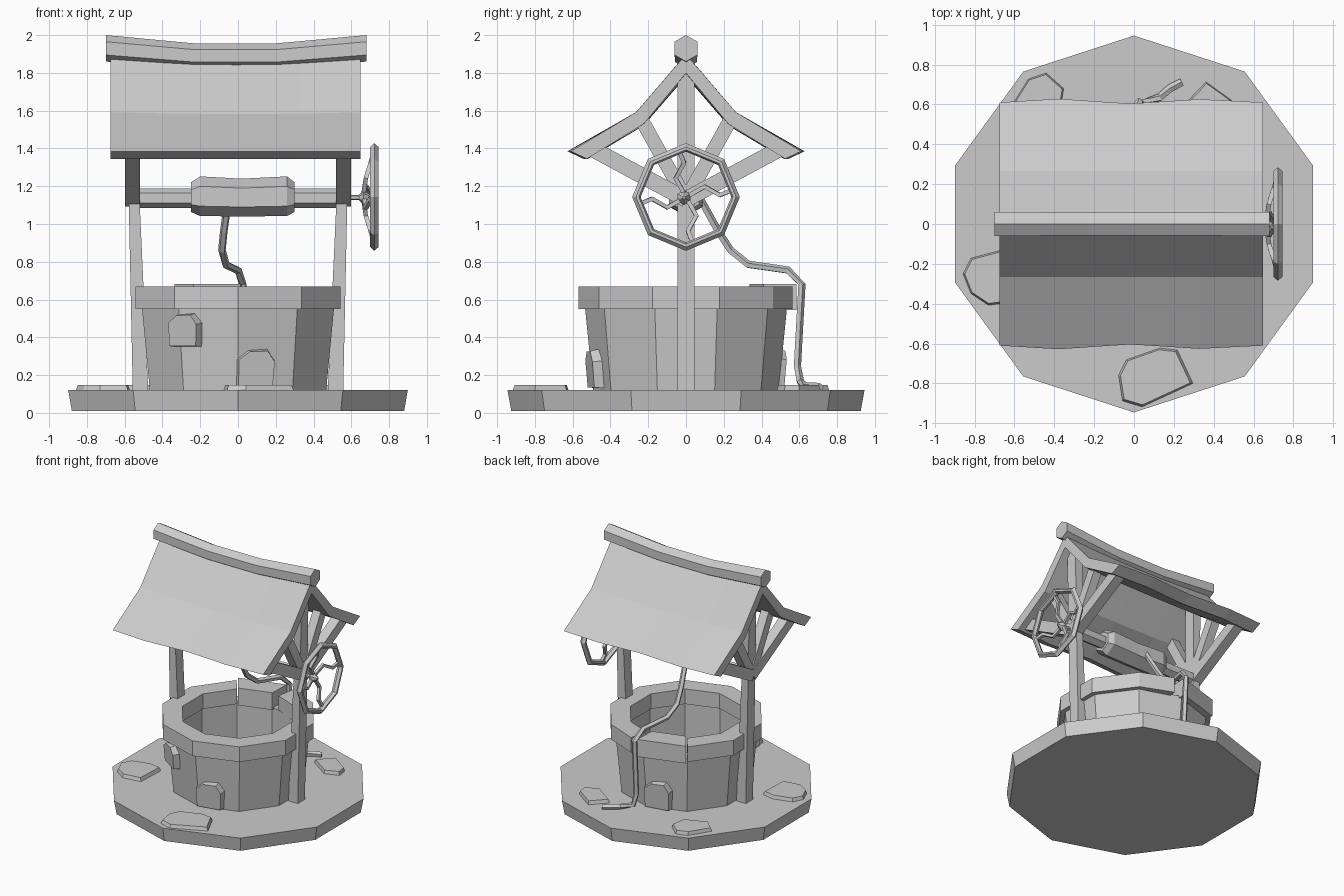
import bpy, bmesh, math
from mathutils import Vector, Matrix

cube = bpy.data.objects.get("Cube")
if cube:
    bpy.data.objects.remove(cube, do_unlink=True)

stone = bpy.data.materials.new("light_grey")
stone.use_nodes = True
GREY = (0.6, 0.6, 0.6, 1)
stone.diffuse_color = GREY
stone.node_tree.nodes["Principled BSDF"].inputs["Base Color"].default_value = GREY


def finish(name, bm):
    bmesh.ops.recalc_face_normals(bm, faces=bm.faces)
    mesh = bpy.data.meshes.new(name)
    bm.to_mesh(mesh)
    bm.free()
    mesh.materials.append(stone)
    obj = bpy.data.objects.new(name, mesh)
    bpy.context.collection.objects.link(obj)
    return obj


def loft(name, rings, closed=False):
    """Skin a list of point rings, capping the ends unless it closes on itself."""
    bm = bmesh.new()
    rows = [[bm.verts.new(p) for p in ring] for ring in rings]
    n = len(rows[0])
    pairs = list(zip(rows, rows[1:]))
    if closed:
        pairs.append((rows[-1], rows[0]))
    else:
        bm.faces.new(rows[0])
        bm.faces.new(rows[-1])
    for a, b in pairs:
        for i in range(n):
            j = (i + 1) % n
            bm.faces.new((a[i], a[j], b[j], b[i]))
    return finish(name, bm)


def polar(r, deg, z):
    t = math.radians(deg)
    return Vector((r * math.cos(t), r * math.sin(t), z))


def lathe(name, profile, degs, closed):
    return loft(name, [[polar(r, d, z) for r, z in profile] for d in degs], closed)


def spin_x(name, stations, sides, centre_y=0):
    """Prism along x from (x, radius, centre z) stations, with a corner pointing up."""
    rings = []
    for x, r, z in stations:
        ring = [polar(r, 90 + 360 * i / sides, 0) for i in range(sides)]
        rings.append([(x, p.x + centre_y, z + p.y) for p in ring])
    return loft(name, rings)


def tube(name, points, radius, sides=4):
    pts = [Vector(p) for p in points]
    rings = []
    for i, p in enumerate(pts):
        d = (pts[min(i + 1, len(pts) - 1)] - pts[max(i - 1, 0)]).normalized()
        side = d.cross(Vector((1, 0, 0)))
        if side.length < 0.2:
            side = d.cross(Vector((0, 0, 1)))
        side.normalize()
        up = d.cross(side)
        angles = [math.tau * (k + 0.5) / sides for k in range(sides)]
        rings.append([p + (side * math.cos(a) + up * math.sin(a)) * radius for a in angles])
    return loft(name, rings)


def beam(name, x0, x1, a, b, width):
    """Straight timber between two (y, z) points, spanning x0 to x1."""
    a, b = Vector(a), Vector(b)
    d = (b - a).normalized() * width / 2
    side = Vector((-d.y, d.x))
    return loft(name, [[(x0, *(p - side)), (x1, *(p - side)), (x1, *(p + side)), (x0, *(p + side))]
                       for p in (a, b)])


def slab(name, outline, matrix, depth):
    """Irregular flat stone with a slightly shrunken face."""
    mid = sum((Vector((*p, 0)) for p in outline), Vector()) / len(outline)
    low = [Vector((*p, 0)) for p in outline]
    high = [mid + (p - mid) * 0.92 + Vector((0, 0, depth)) for p in low]
    return loft(name, [[matrix @ p for p in low], [matrix @ p for p in high]])


CORNERS = [18 + 36 * i for i in range(10)]

# Ground plinth
loft("plinth", [[polar(r, d, z) for d in CORNERS] for r, z in ((0.925, 0.01), (0.945, 0.12))])

# Well wall and its coping, with one loose block at the back
lathe("well_wall", [(0.49, 0.11), (0.535, 0.56), (0.43, 0.56), (0.43, 0.11)], CORNERS, True)
RIM = [(0.57, 0.55), (0.57, 0.67), (0.42, 0.67), (0.42, 0.55)]
lathe("coping", RIM, [126 + 36 * i for i in range(9)] + [81], False)
lathe("loose_coping_block", [(0.585, 0.545), (0.585, 0.682), (0.41, 0.682), (0.41, 0.545)],
      [88, 125], False)

# Posts and fanned braces on both sides
for sx, label in ((-1, "right"), (1, "left")):
    def square(x0, x1, z, h=0.045):
        return [(x0 * sx, -h, z), (x1 * sx, -h, z), (x1 * sx, h, z), (x0 * sx, h, z)]
    loft(label + "_post", [square(0.475, 0.557, 0.11), square(0.52, 0.578, 1.1),
                           square(0.525, 0.59, 1.83)])
    for sy in (-1, 1):
        beam(label + "_upper_brace", sx * 0.522, sx * 0.59, (0, 1.13), (sy * 0.24, 1.56), 0.075)
        beam(label + "_lower_brace", sx * 0.52, sx * 0.598, (0, 1.13), (sy * 0.5, 1.4), 0.085)

# Sagging roof panels with a bend halfway down
for sy, label in ((-1, "front"), (1, "back")):
    rings = []
    for x, wave in ((-0.675, 0), (-0.38, 0.018), (-0.02, -0.006), (0.33, 0.016), (0.648, 0)):
        sag = 0.02 * (1 - (x / 0.675) ** 2)
        rings.append([(x, sy * y, z) for y, z in (
            (0, 1.9 - sag), (0.265, 1.592 - sag / 2), (0.61 + wave, 1.385),
            (0.525 + wave, 1.345), (0.225, 1.53 - sag / 2), (0, 1.8 - sag))])
    loft(label + "_roof_panel", rings)
spin_x("ridge_beam", [(-0.7, 0.07, 1.93), (-0.23, 0.066, 1.89), (0.2, 0.066, 1.89),
                      (0.68, 0.07, 1.93)], 6)

# Windlass: axle, drum and crank shaft
spin_x("axle", [(-0.54, 0.052, 1.137), (0.54, 0.052, 1.137)], 6)
spin_x("drum", [(-0.25, 0.078, 1.142), (-0.2, 0.105, 1.147), (0.02, 0.1, 1.14),
                (0.26, 0.105, 1.147), (0.3, 0.078, 1.142)], 6)
spin_x("crank_shaft", [(0.53, 0.014, 1.14), (0.64, 0.014, 1.14), (0.665, 0.04, 1.14),
                       (0.71, 0.008, 1.14)], 6, -0.01)

# Octagonal hand wheel with four crooked spokes
WHEEL = Vector((0.722, 0, 1.143))
wheel_rings = []
for i in range(8):
    spot = [(0, 0.285), (0.022, 0.265), (0.022, 0.25), (0, 0.24), (-0.022, 0.25), (-0.022, 0.265)]
    turn = Matrix.Rotation(math.tau * i / 8, 3, 'X')
    wheel_rings.append([WHEEL + turn @ Vector((x, 0, r)) for x, r in spot])
loft("hand_wheel", wheel_rings, True)
for i in range(4):
    turn = Matrix.Rotation(math.pi / 2 * i, 3, 'X')
    path = [(-0.06, 0, 0), (-0.045, 0.1, 0.055), (-0.02, 0.18, 0.01), (0, 0.255, 0.04)]
    tube("wheel_spoke", [WHEEL + turn @ Vector(p) for p in path], 0.016)

# Rope from the drum over the coping to the ground
tube("rope", [(-0.05, 0.07, 1.14), (-0.075, 0.17, 0.96), (-0.085, 0.235, 0.86),
              (-0.065, 0.33, 0.785), (0, 0.54, 0.755), (0.025, 0.612, 0.68), (0.025, 0.588, 0.25),
              (0.04, 0.605, 0.165), (0.13, 0.635, 0.14), (0.18, 0.68, 0.14), (0.24, 0.71, 0.135)],
     0.021, 5)

# Paving stones lying on the plinth
paving = {
    "front": [(-0.08, -0.76), (-0.06, -0.89), (0.04, -0.92), (0.3, -0.8), (0.22, -0.63),
              (0.13, -0.62), (-0.04, -0.68)],
    "side": [(-0.86, -0.25), (-0.82, -0.35), (-0.73, -0.41), (-0.58, -0.39), (-0.57, -0.15),
             (-0.67, -0.13), (-0.82, -0.17)],
    "back_right": [(-0.63, 0.57), (-0.53, 0.73), (-0.44, 0.76), (-0.35, 0.68), (-0.37, 0.56),
                   (-0.55, 0.49)],
    "back_left": [(0.25, 0.6), (0.36, 0.715), (0.52, 0.6), (0.53, 0.52), (0.42, 0.48)],
}
for label, outline in paving.items():
    slab(label + "_paving_stone", outline, Matrix.Translation((0, 0, 0.112)), 0.035)

# Raised stones on the wall faces
BLOCK = [(-0.5, -0.5), (0.45, -0.5), (0.5, 0.2), (0.3, 0.5), (-0.2, 0.48), (-0.5, 0.25)]
for label, deg, reach, z, w, h in (("upper", -123, 0.485, 0.44, 0.19, 0.18),
                                   ("lower", -79, 0.465, 0.235, 0.21, 0.21),
                                   ("back", 101, 0.465, 0.235, 0.21, 0.22)):
    place = (Matrix.Translation(polar(reach, deg, z))
             @ Matrix.Rotation(math.radians(deg + 90), 4, 'Z')
             @ Matrix.Rotation(math.radians(95), 4, 'X'))
    slab(label + "_wall_stone", [(x * w, y * h) for x, y in BLOCK], place, 0.055)
